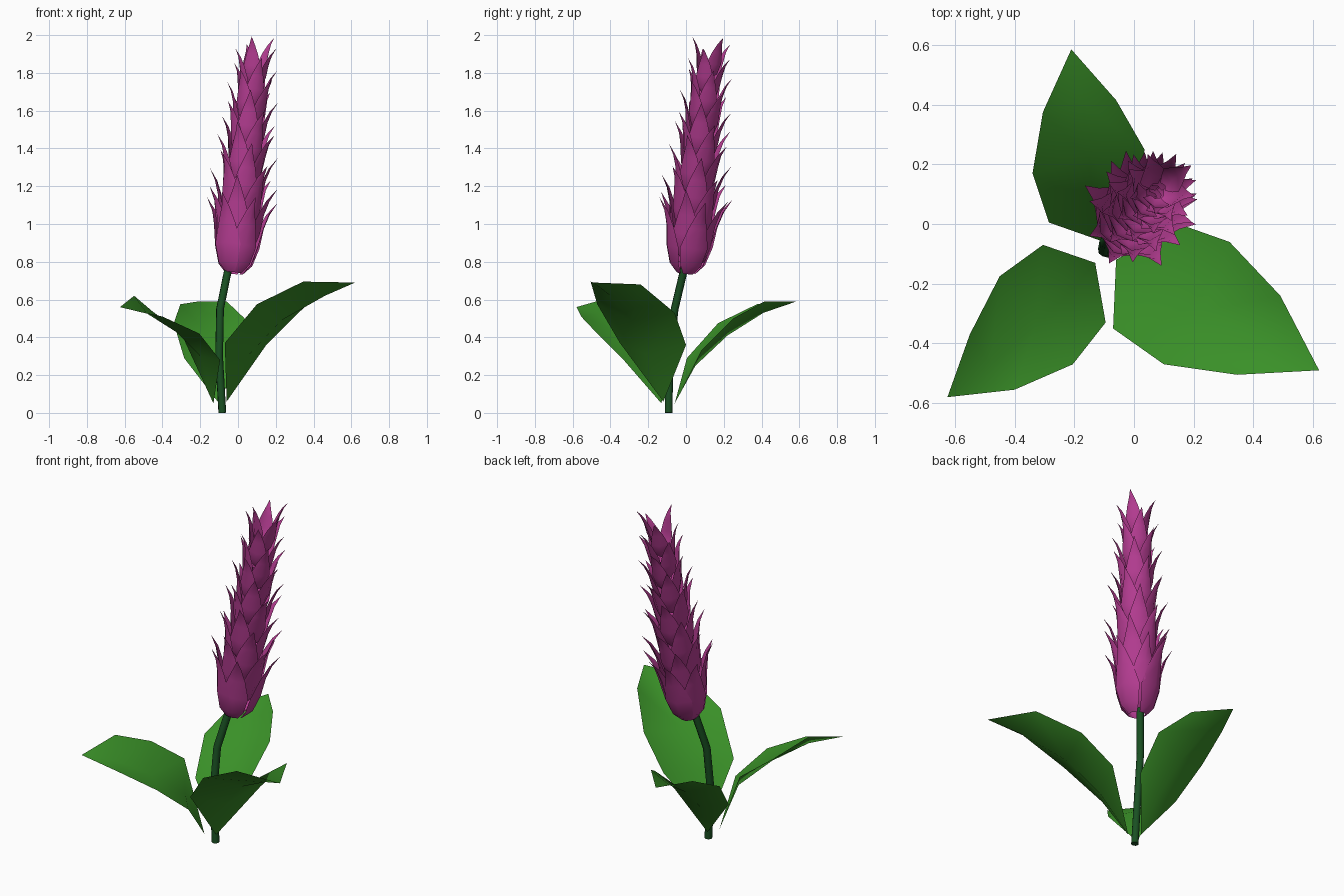
import bpy, bmesh, math
from mathutils import Vector

if "Cube" in bpy.data.objects:
    bpy.data.objects.remove(bpy.data.objects["Cube"])


def material(name, rgb):
    m = bpy.data.materials.new(name)
    m.diffuse_color = (*rgb, 1)
    m.use_nodes = True
    m.node_tree.nodes["Principled BSDF"].inputs["Base Color"].default_value = m.diffuse_color
    return m


GREEN = material("leaf green", (0.042, 0.28, 0.021))
DARK = material("stem green", (0.01, 0.08, 0.016))
PINK = material("petal pink", (0.48, 0.048, 0.30))


def add_surface(bm, rows, tip):
    """Skin rows of points and close them to a pointed tip."""
    grid = [[bm.verts.new(p) for p in row] for row in rows]
    end = bm.verts.new(tip)
    for a, b in zip(grid, grid[1:]):
        if len(a) == 1:
            for j in range(len(b) - 1):
                bm.faces.new((a[0], b[j], b[j + 1]))
        else:
            for j in range(len(a) - 1):
                bm.faces.new((a[j], a[j + 1], b[j + 1], b[j]))
    for j in range(len(grid[-1]) - 1):
        bm.faces.new((grid[-1][j], grid[-1][j + 1], end))


def finish(bm, name, mat):
    for f in bm.faces:
        f.smooth = True
    bmesh.ops.recalc_face_normals(bm, faces=bm.faces)
    me = bpy.data.meshes.new(name)
    bm.to_mesh(me)
    bm.free()
    me.materials.append(mat)
    ob = bpy.data.objects.new(name, me)
    bpy.context.collection.objects.link(ob)
    return ob


# Stem: bent eight-sided tube
path = [(-.083, -.092, 0), (-.1, -.088, .3), (-.095, -.06, .55),
        (-.05, -.008, .77), (-.02, .02, .9)]
cu = bpy.data.curves.new("stem", 'CURVE')
cu.dimensions = '3D'
cu.bevel_depth = 0.021
cu.bevel_resolution = 2
cu.use_fill_caps = True
sp = cu.splines.new('POLY')
sp.points.add(len(path) - 1)
for i, p in enumerate(path):
    sp.points[i].co = (*p, 1)
cu.materials.append(DARK)
bpy.context.collection.objects.link(bpy.data.objects.new("stem", cu))

# Leaves: base point, rows of (edge, midrib, edge), tip
leaves = {
    "leaf_right": ((-.06, -.12, .06), [
        ((-.07, -.35, .37), (.06, -.21, .31), (.15, 0, .36)),
        ((.10, -.47, .575), (.23, -.29, .49), (.32, -.06, .53)),
        ((.345, -.505, .695), (.46, -.40, .62), (.49, -.24, .68))], (.62, -.49, .69)),
    "leaf_left": ((-.13, -.13, .05), [
        ((-.305, -.07, .43), (-.20, -.21, .30), (-.095, -.33, .28)),
        ((-.45, -.175, .535), (-.33, -.34, .43), (-.205, -.47, .42)),
        ((-.55, -.37, .62), (-.48, -.47, .525), (-.40, -.555, .51))], (-.625, -.58, .56)),
    "leaf_back": ((-.10, -.06, .05), [
        ((.02, .08, .33), (-.13, .05, .25), (-.285, .005, .29)),
        ((.035, .25, .50), (-.15, .22, .41), (-.34, .17, .475)),
        ((-.06, .415, .59), (-.18, .41, .53), (-.305, .375, .575))], (-.21, .585, .59)),
}
for name, (base, rows, tip) in leaves.items():
    bm = bmesh.new()
    add_surface(bm, [[base]] + rows, tip)
    finish(bm, name, GREEN)

# Flower spike: long pointed petals spiralling up a tilted axis
foot = Vector((-.022, -.002, .735))
axis = Vector((.12, .137, 1.22)).normalized()
U = axis.orthogonal().normalized()
V = axis.cross(U)
# along petal: position, radius factor, width factor, outward flare
profile = [(0, .40, .35, 0), (.12, .76, .75, 0), (.36, 1, 1, 0),
           (.63, 1.06, .62, .006), (.83, 1.18, .28, .016)]
COUNT = 45
bm = bmesh.new()
for i in range(COUNT):
    k = i / (COUNT - 1)
    ang = i * math.radians(137.5) + 1.0
    length = .41 - .18 * k
    start = .005 + 1.045 * max(0, (i - 4) / (COUNT - 5))
    radius = .130 - .062 * k
    half = .09 - .035 * k

    def place(t, r, a):
        return (foot + axis * (start + length * t)
                + (U * math.cos(ang + a) + V * math.sin(ang + a)) * r)

    rows = []
    for t, rf, wf, flare in profile:
        r = radius * rf + flare * (1 - .5 * k)
        a = half * wf / r
        rows.append([place(t, r * (1 - .06 * abs(s)), a * s) for s in (-1, 0, 1)])
    add_surface(bm, rows, place(1, radius * 1.35 + .032 * (1 - .5 * k), 0))
finish(bm, "flower_petals", PINK)
